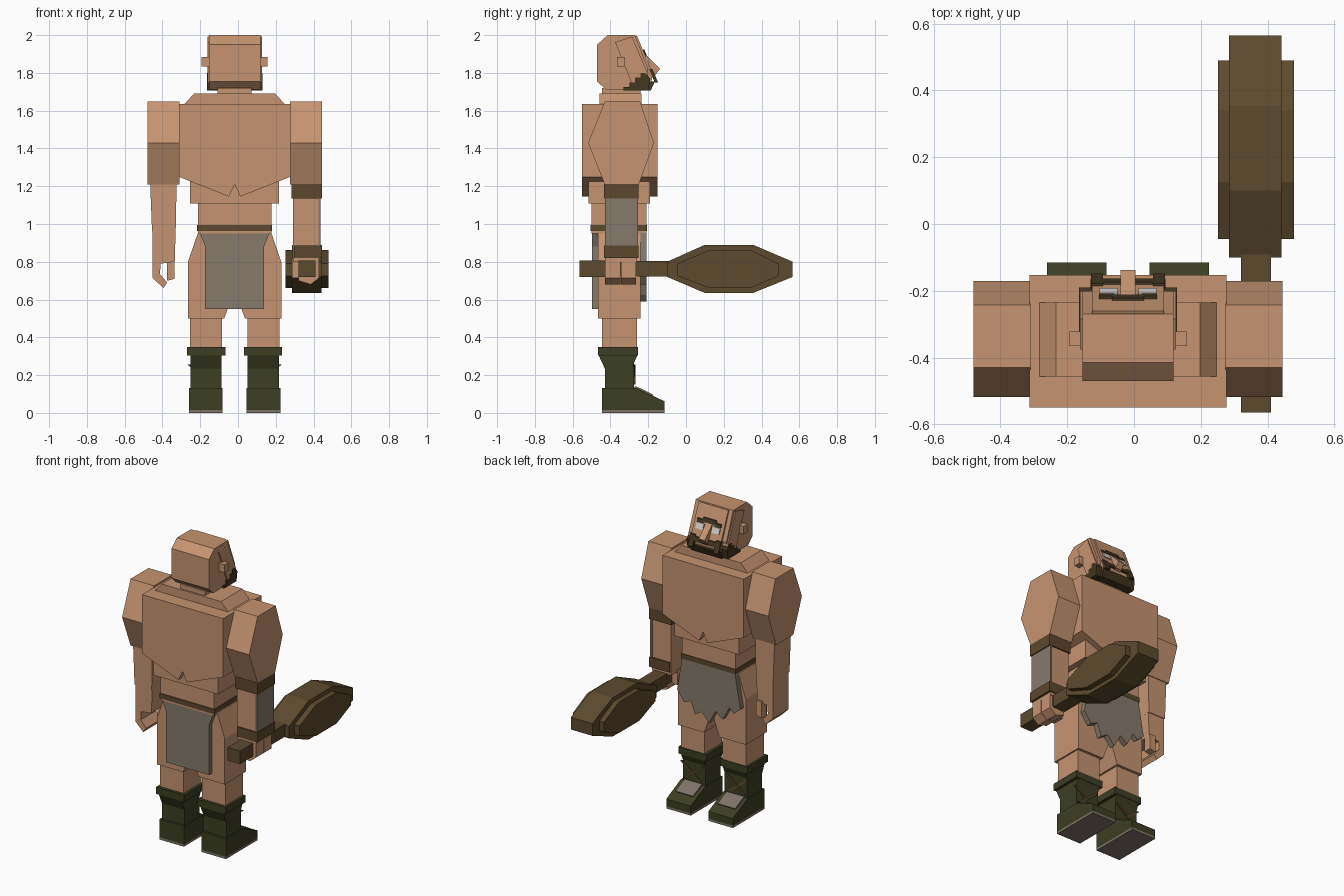
import bpy, bmesh

cube = bpy.data.objects.get("Cube")
if cube:
    bpy.data.objects.remove(cube, do_unlink=True)

CX = -0.018  # body symmetry plane


def material(name, r, g, b):
    lin = [((v / 255 + 0.055) / 1.055) ** 2.4 for v in (r, g, b)] + [1.0]
    m = bpy.data.materials.new(name)
    m.use_nodes = True
    m.diffuse_color = lin
    bsdf = m.node_tree.nodes["Principled BSDF"]
    bsdf.inputs["Base Color"].default_value = lin
    bsdf.inputs["Roughness"].default_value = 0.9
    return m


SKIN = material("skin", 198, 148, 112)
CLOTH = material("grey cloth", 134, 122, 107)
WOOD = material("dark wood", 92, 74, 46)
LEATHER = material("brown leather", 92, 72, 44)
BOOT = material("green boot", 60, 62, 34)
HAIR = material("dark hair", 66, 55, 32)
WHITE = material("eye white", 215, 213, 208)
SOLE = material("sole grey", 128, 115, 106)


def prism(name, axis, pts, lo, hi, mat):
    """Extrude a 2D profile along an axis: x takes (y, z), y takes (x, z), z takes (x, y)."""
    place = {"x": lambda p, d: (d, p[0], p[1]),
             "y": lambda p, d: (p[0], d, p[1]),
             "z": lambda p, d: (p[0], p[1], d)}[axis]
    bm = bmesh.new()
    a = [bm.verts.new(place(p, lo)) for p in pts]
    b = [bm.verts.new(place(p, hi)) for p in pts]
    bm.faces.new(a)
    bm.faces.new(b[::-1])
    n = len(pts)
    for i in range(n):
        bm.faces.new((a[i], b[i], b[(i + 1) % n], a[(i + 1) % n]))
    bmesh.ops.recalc_face_normals(bm, faces=bm.faces)
    me = bpy.data.meshes.new(name)
    bm.to_mesh(me)
    bm.free()
    me.materials.append(mat)
    ob = bpy.data.objects.new(name, me)
    bpy.context.collection.objects.link(ob)
    return ob


def box(name, x0, x1, y0, y1, z0, z1, mat):
    return prism(name, "z", [(x0, y0), (x1, y0), (x1, y1), (x0, y1)], z0, z1, mat)


def mirrored(ob, name):
    """Copy an object across the body's symmetry plane."""
    me = ob.data.copy()
    for v in me.vertices:
        v.co.x = 2 * CX - v.co.x
    me.flip_normals()
    twin = bpy.data.objects.new(name, me)
    bpy.context.collection.objects.link(twin)
    return twin


def pair(ob):
    base = ob.name
    ob.name = "right_" + base
    mirrored(ob, "left_" + base)


def sym(half):
    """Complete a half profile given as (offset from the centre, z)."""
    return [(CX - x, z) for x, z in half] + [(CX + x, z) for x, z in reversed(half) if x > 0]


# Torso
prism("chest", "y", sym([(0.295, 1.635), (0.295, 1.25), (0.03, 1.145), (0, 1.21)]), -0.55, -0.152, SKIN)
prism("shoulder_slope", "y", sym([(0.215, 1.69), (0.27, 1.63)]), -0.457, -0.235, SKIN)
box("belly", CX - 0.235, CX + 0.235, -0.515, -0.19, 1.108, 1.26, SKIN)
box("waist", CX - 0.195, CX + 0.195, -0.50, -0.21, 0.95, 1.11, SKIN)
box("belt", CX - 0.199, CX + 0.199, -0.505, -0.206, 0.963, 0.995, LEATHER)
box("neck", CX - 0.09, CX + 0.09, -0.445, -0.24, 1.68, 1.72, SKIN)

# Hips and thighs
prism("hips", "y", sym([(0.19, 0.965), (0.247, 0.80), (0.247, 0.50), (0.055, 0.50), (0, 0.65)]),
      -0.465, -0.242, SKIN)

# Loincloth
prism("loincloth_back", "y", sym([(0.19, 0.966), (0.156, 0.88), (0.156, 0.55)]), -0.497, -0.463, CLOTH)
prism("loincloth_front", "y",
      [(-0.21, 0.966), (-0.25, 0.74), (-0.20, 0.70), (-0.17, 0.73), (-0.12, 0.64), (-0.07, 0.68),
       (-0.02, 0.59), (0.03, 0.65), (0.08, 0.62), (0.11, 0.70), (0.16, 0.68), (0.21, 0.75), (0.175, 0.966)],
      -0.244, -0.208, CLOTH)

# Calves and boots
pair(box("calf", -0.255, -0.085, -0.445, -0.26, 0.34, 0.51, SKIN))
pair(box("boot_cuff", -0.27, -0.067, -0.465, -0.255, 0.305, 0.35, BOOT))
pair(prism("boot_shaft", "x", [(-0.463, 0.306), (-0.43, 0.235), (-0.43, 0.12), (-0.275, 0.12),
                               (-0.275, 0.265), (-0.257, 0.306)], -0.252, -0.087, BOOT))
pair(prism("boot_foot", "x", [(-0.445, 0.014), (-0.445, 0.133), (-0.265, 0.133), (-0.115, 0.062),
                              (-0.115, 0.014)], -0.26, -0.082, BOOT))
pair(box("boot_sole", -0.26, -0.082, -0.445, -0.115, 0.0, 0.015, SOLE))
pair(prism("boot_tongue", "x", [(-0.272, 0.13), (-0.272, 0.14), (-0.262, 0.14), (-0.175, 0.098), (-0.18, 0.088)],
           -0.235, -0.107, SOLE))
for k, (xa, xb) in enumerate([(-0.245, -0.115), (-0.115, -0.245)]):
    d = 0.022 if xb > xa else -0.022
    pair(prism(f"boot_lace_{k + 1}", "y", [(xa, 0.15), (xa + d, 0.15), (xb + d, 0.255), (xb, 0.255)],
               -0.28, -0.268 - 0.001 * k, LEATHER))

# Upper arms
pair(prism("upper_arm", "x", [(-0.43, 1.648), (-0.243, 1.648), (-0.17, 1.43), (-0.25, 1.21),
                              (-0.43, 1.21), (-0.518, 1.43)], -0.48, -0.31, SKIN))

# Open arm: forearm, curled fingers and thumb
prism("right_forearm", "y", [(-0.465, 1.215), (-0.325, 1.215), (-0.33, 0.96), (-0.455, 0.96)],
      -0.425, -0.255, SKIN)
prism("right_hand", "y", [(-0.452, 0.97), (-0.33, 0.97), (-0.335, 0.80), (-0.41, 0.79), (-0.413, 0.735),
                          (-0.375, 0.69), (-0.395, 0.66), (-0.452, 0.715)], -0.42, -0.26, SKIN)
prism("right_thumb", "y", [(-0.375, 0.81), (-0.335, 0.81), (-0.335, 0.71), (-0.375, 0.70)],
      -0.30, -0.25, SKIN)

# Armoured arm: bands, guard plate and gripping hand
box("left_forearm", 0.29, 0.43, -0.425, -0.26, 0.80, 1.215, SKIN)
box("arm_band_top", 0.283, 0.444, -0.433, -0.252, 1.135, 1.212, LEATHER)
box("arm_band_bottom", 0.297, 0.444, -0.433, -0.252, 0.82, 0.885, LEATHER)
box("arm_guard", 0.425, 0.438, -0.43, -0.254, 0.88, 1.14, CLOTH)
for k, y in enumerate((-0.428, -0.345)):
    prism(f"left_fingers_{k + 1}", "y",
          [(0.295, 0.82), (0.43, 0.82), (0.43, 0.715), (0.385, 0.68), (0.32, 0.70), (0.32, 0.72),
           (0.41, 0.73), (0.41, 0.805), (0.295, 0.805)], y, y + 0.08, SKIN)
box("left_thumb", 0.285, 0.325, -0.40, -0.32, 0.715, 0.815, SKIN)

# Club
box("club_handle", 0.325, 0.405, -0.44, -0.09, 0.725, 0.80, WOOD)
box("club_pommel", 0.32, 0.41, -0.565, -0.43, 0.72, 0.806, WOOD)
box("club_neck", 0.32, 0.41, -0.26, -0.09, 0.722, 0.804, WOOD)
prism("club_head", "x", [(-0.10, 0.80), (0.10, 0.89), (0.355, 0.89), (0.565, 0.80),
                         (0.565, 0.72), (0.355, 0.635), (0.10, 0.635), (-0.10, 0.72)], 0.285, 0.442, WOOD)
prism("club_side_slabs", "x", [(-0.045, 0.79), (0.125, 0.863), (0.34, 0.863), (0.49, 0.79),
                               (0.49, 0.725), (0.34, 0.66), (0.125, 0.66), (-0.045, 0.725)], 0.252, 0.479, WOOD)

# Head
prism("head", "x", [(-0.47, 1.755), (-0.47, 1.95), (-0.415, 2.0), (-0.27, 2.0), (-0.20, 1.82),
                    (-0.22, 1.715), (-0.425, 1.712)], CX - 0.136, CX + 0.136, SKIN)
prism("face_sides", "x", [(-0.375, 1.963), (-0.285, 1.992), (-0.20, 1.79), (-0.225, 1.73), (-0.29, 1.75)],
      CX - 0.144, CX + 0.144, SKIN)
prism("face", "x", [(-0.29, 1.985), (-0.26, 1.998), (-0.175, 1.795), (-0.19, 1.72), (-0.26, 1.72)],
      CX - 0.108, CX + 0.108, SKIN)
pair(box("ear", -0.193, -0.15, -0.365, -0.322, 1.833, 1.885, SKIN))
prism("nose", "x", [(-0.225, 1.91), (-0.137, 1.822), (-0.17, 1.778), (-0.20, 1.79)], CX - 0.022, CX + 0.022, SKIN)


def face_y(z):
    return -0.26 + (1.998 - z) * 0.419


def face_plate(name, x0, x1, z0, z1, mat, t=0.008):
    return prism(name, "x", [(face_y(z0) - 0.01, z0), (face_y(z1) - 0.01, z1),
                             (face_y(z1) + t, z1), (face_y(z0) + t, z0)], x0, x1, mat)


# Eyes and brows
pair(face_plate("eye", -0.103, -0.05, 1.855, 1.89, WHITE))
pair(face_plate("brow_outer", -0.105, -0.06, 1.893, 1.912, HAIR))
face_plate("brow_centre", -0.066, 0.03, 1.90, 1.925, HAIR)

# Beard: a stepped jaw strip on the sides, a chin block and a moustache
prism("beard_jaw", "x", [(-0.33, 1.708), (-0.33, 1.725), (-0.30, 1.725), (-0.30, 1.75), (-0.27, 1.75),
                         (-0.27, 1.775), (-0.24, 1.775), (-0.24, 1.80), (-0.215, 1.80), (-0.19, 1.77),
                         (-0.20, 1.708)], CX - 0.147, CX + 0.147, HAIR)
prism("beard_chin", "x", [(-0.25, 1.706), (-0.25, 1.755), (-0.165, 1.755), (-0.187, 1.706)],
      CX - 0.112, CX + 0.112, HAIR)
face_plate("moustache", CX - 0.085, CX + 0.085, 1.785, 1.81, HAIR)
pair(face_plate("beard_side", CX - 0.111, CX - 0.075, 1.75, 1.82, HAIR))
